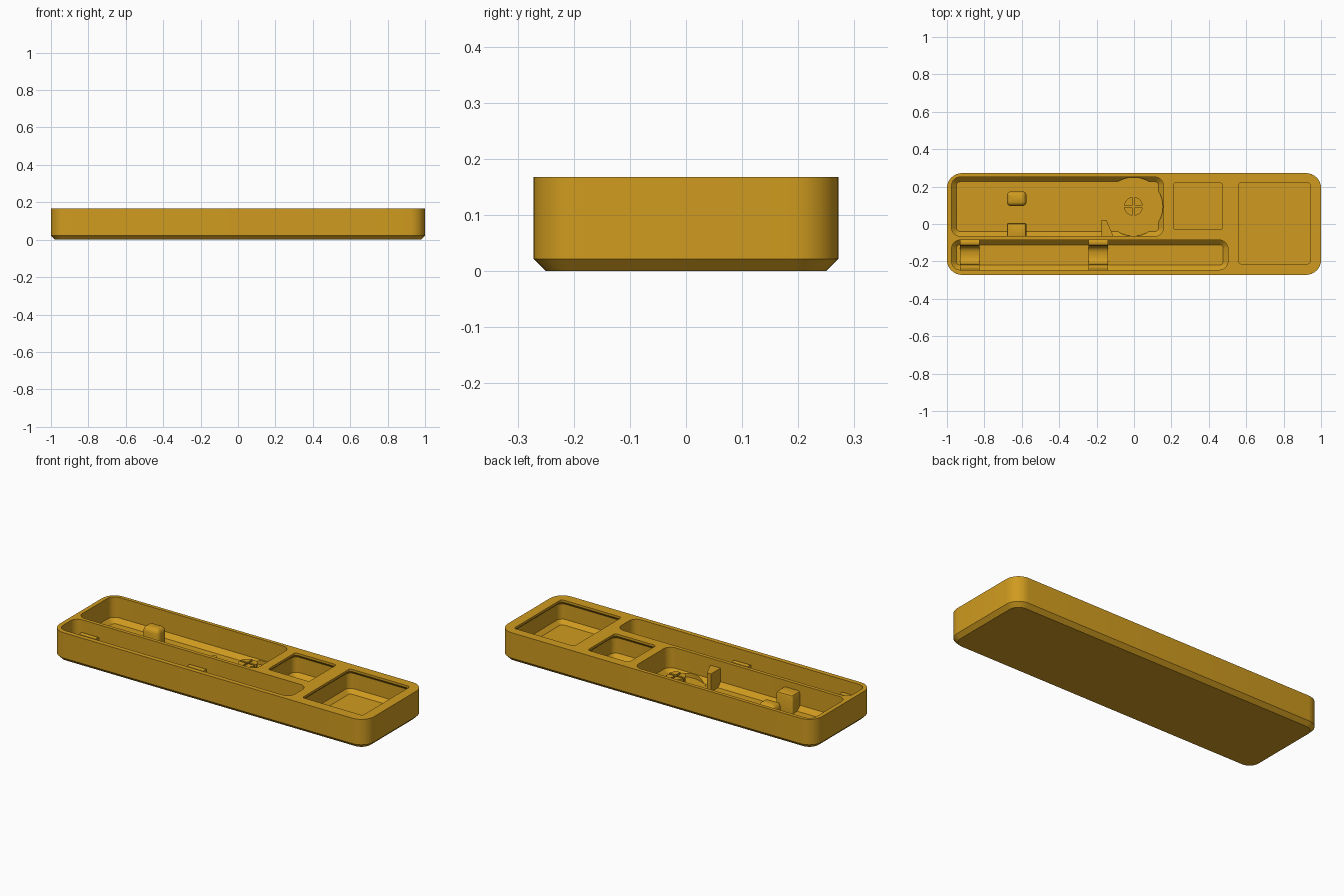
import bpy, bmesh, math

if "Cube" in bpy.data.objects:
    bpy.data.objects.remove(bpy.data.objects["Cube"])

gold = bpy.data.materials.new("mustard gold")
gold.diffuse_color = (0.63, 0.33, 0.014, 1)
gold.use_nodes = True
gold.node_tree.nodes["Principled BSDF"].inputs["Base Color"].default_value = gold.diffuse_color
TOP, FLOOR = 0.168, 0.025


def make(name, bm):
    bmesh.ops.recalc_face_normals(bm, faces=bm.faces)
    me = bpy.data.meshes.new(name)
    bm.to_mesh(me)
    bm.free()
    me.materials.append(gold)
    ob = bpy.data.objects.new(name, me)
    bpy.context.collection.objects.link(ob)
    return ob


def ring(x0, x1, y0, y1, r, seg=8):
    """Rounded rectangle outline, counter-clockwise."""
    pts = []
    for i, (cx, cy) in enumerate([(x1 - r, y1 - r), (x0 + r, y1 - r),
                                  (x0 + r, y0 + r), (x1 - r, y0 + r)]):
        for k in range(seg + 1):
            a = math.pi / 2 * (i + k / seg)
            pts.append((cx + r * math.cos(a), cy + r * math.sin(a)))
    return pts


def loft(name, rect, r, levels):
    """Stack rounded rectangles; levels are (z, outward offset)."""
    bm = bmesh.new()
    x0, x1, y0, y1 = rect
    loops = [[bm.verts.new((x, y, z)) for x, y in
              ring(x0 - o, x1 + o, y0 - o, y1 + o, max(r + o, 0.004))] for z, o in levels]
    for a, b in zip(loops, loops[1:]):
        for i in range(len(a)):
            j = (i + 1) % len(a)
            bm.faces.new((a[i], a[j], b[j], b[i]))
    bm.faces.new(loops[0][::-1])
    bm.faces.new(loops[-1])
    return make(name, bm)


def prism(name, pts, vec):
    """Extrude a closed outline of 3D points along a vector."""
    bm = bmesh.new()
    f = bm.faces.new([bm.verts.new(p) for p in pts])
    g = bmesh.ops.extrude_face_region(bm, geom=[f])
    bmesh.ops.translate(bm, vec=vec, verts=[v for v in g["geom"] if isinstance(v, bmesh.types.BMVert)])
    return make(name, bm)


def cylinder(name, x, y, r, z0, z1):
    pts = [(x + r * math.cos(math.tau * i / 64), y + r * math.sin(math.tau * i / 64), z0)
           for i in range(64)]
    return prism(name, pts, (0, 0, z1 - z0))


def cut(ob, cutters):
    for c in cutters:
        m = ob.modifiers.new("cut", 'BOOLEAN')
        m.operation, m.solver, m.object = 'DIFFERENCE', 'EXACT', c
    deps = bpy.context.evaluated_depsgraph_get()
    me = bpy.data.meshes.new_from_object(ob.evaluated_get(deps))
    ob.modifiers.clear()
    ob.data = me
    for c in cutters:
        bpy.data.objects.remove(c)


# Tray body with chamfered underside
body = loft("tray_body", (-1, 1, -0.272, 0.272), 0.08,
            [(0, -0.022), (0.022, 0), (TOP, 0)])

# Pockets: long ones with chamfered floors, lidded ones with undercut rims
open_levels = [(FLOOR, -0.025), (FLOOR + 0.025, 0), (TOP + 0.1, 0)]
lip_levels = [(FLOOR, 0), (FLOOR + 0.022, 0.022), (0.135, 0.022),
              (0.155, 0), (TOP + 0.1, 0)]
cut(body, [
    loft("main_pocket", (-0.975, 0.157, -0.065, 0.251), 0.045, open_levels),
    loft("slim_pocket", (-0.975, 0.502, -0.245, -0.086), 0.045, open_levels),
    loft("small_pocket", (0.211, 0.473, -0.03, 0.22), 0.014, lip_levels),
    loft("large_pocket", (0.558, 0.942, -0.213, 0.22), 0.014, lip_levels),
    cylinder("round_recess", -0.003, 0.093, 0.157, FLOOR - 0.001, TOP - 0.08),
])

# Rounded posts in the main pocket
free_post = loft("free_post", (-0.68, -0.575, 0.095, 0.175), 0.024,
                 [(FLOOR - 0.01, 0), (0.105, 0), (0.117, -0.004),
                  (0.125, -0.010), (0.13, -0.019)])
wall_post = loft("wall_post", (-0.68, -0.575, -0.08, 0.005), 0.01,
                 [(FLOOR - 0.01, 0), (0.117, 0), (0.127, -0.004), (0.131, -0.012)])

# Wedge stop against the divider
wedge = prism("wedge_stop", [(-0.175, -0.07, FLOOR - 0.01), (-0.108, -0.07, FLOOR - 0.01),
                             (-0.148, 0.022, FLOOR - 0.01), (-0.175, 0.022, FLOOR - 0.01)],
              (0, 0, 0.128 - FLOOR + 0.01))

# Split hub in the round recess
hub = cylinder("split_hub", -0.003, 0.094, 0.05, FLOOR - 0.01, 0.1)
slots = []
for hx, hy in ((0.1, 0.006), (0.006, 0.1)):
    slots.append(loft("slot", (-0.003 - hx, -0.003 + hx, 0.094 - hy, 0.094 + hy), 0.001,
                      [(FLOOR - 0.0005, 0), (0.2, 0)]))
cut(hub, slots)

# Saddle clips across the slim pocket: half outline, mirrored about its centre line
half = [(0.085, 0.015), (0.085, 0.092), (0.073, 0.098), (0.062, 0.099), (0.053, 0.095),
        (0.048, 0.086), (0.047, 0.073), (0.042, 0.06), (0.033, 0.05), (0.018, 0.044)]
profile = [(-0.1655 - d, z) for d, z in half] + [(-0.1655 + d, z) for d, z in half[::-1]]
clips = [prism(name, [(x, y, z) for y, z in profile], (0.104, 0, 0))
         for name, x in (("end_clip", -0.93), ("middle_clip", -0.243))]

# Smooth curved walls, keep hard edges
bpy.ops.object.select_all(action='DESELECT')
for ob in [body, free_post, wall_post, wedge, hub] + clips:
    ob.select_set(True)
bpy.context.view_layer.objects.active = body
bpy.ops.object.shade_smooth_by_angle(angle=math.radians(30))
